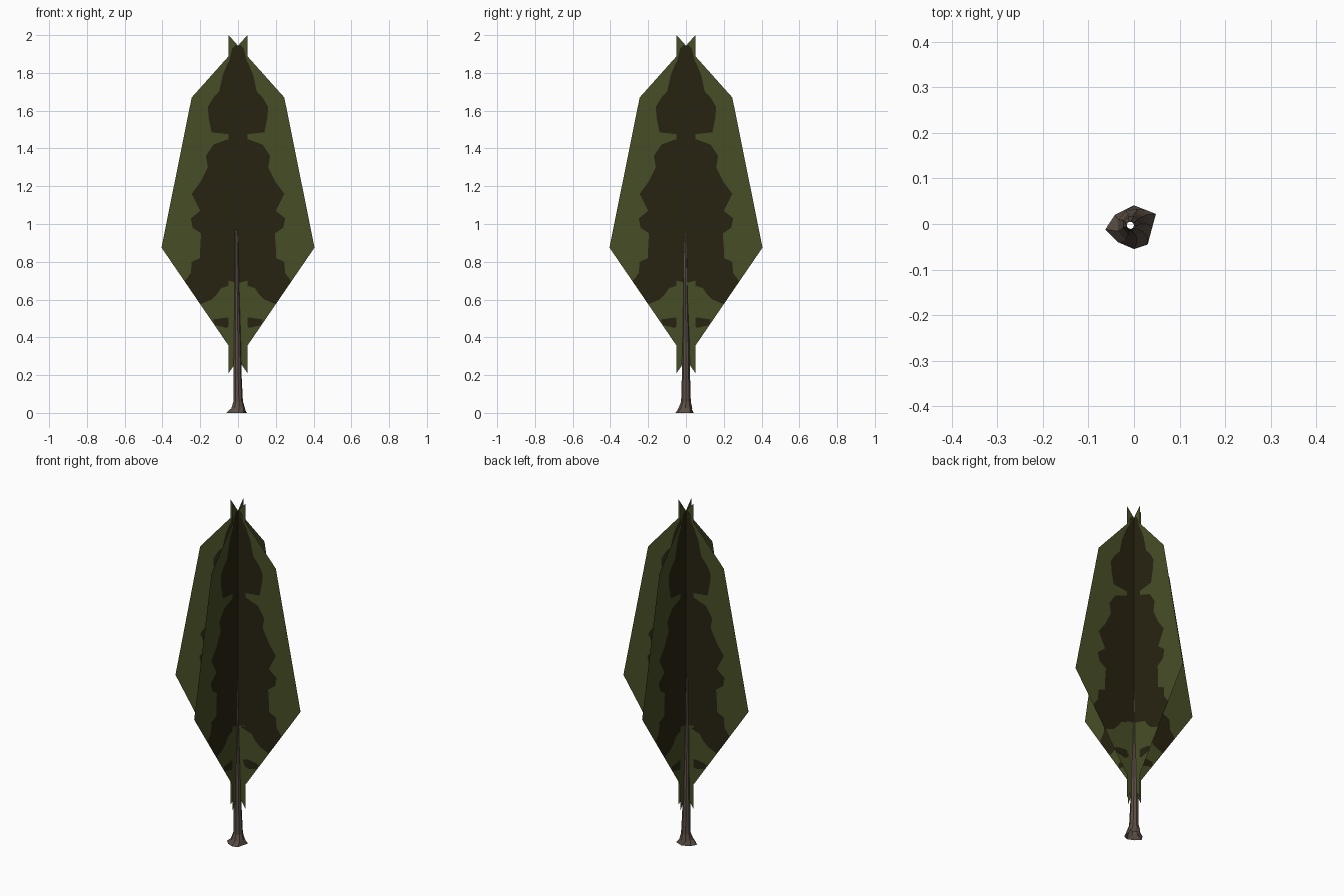
import bpy, bmesh, math

if "Cube" in bpy.data.objects:
    bpy.data.objects.remove(bpy.data.objects["Cube"])


def material(name, rgb):
    m = bpy.data.materials.new(name)
    m.diffuse_color = (*rgb, 1)
    m.use_nodes = True
    m.node_tree.nodes["Principled BSDF"].inputs["Base Color"].default_value = m.diffuse_color
    return m


LEAF = material("leaf green", (0.064, 0.077, 0.0195))
SHADE = material("deep foliage", (0.0205, 0.0175, 0.0055))
BARK = material("bark brown", (0.105, 0.078, 0.061))


def finish(name, bm, mats):
    me = bpy.data.meshes.new(name)
    bm.to_mesh(me)
    bm.free()
    for m in mats:
        me.materials.append(m)
    ob = bpy.data.objects.new(name, me)
    bpy.context.collection.objects.link(ob)
    return ob


# Foliage card outline: inner edge slightly past the axis, sloped top and bottom
INNER = -0.05


def outer(z):
    pts = [(0.21, INNER), (0.875, 0.405), (1.67, 0.245), (2.0, INNER)]
    for (z0, x0), (z1, x1) in zip(pts, pts[1:]):
        if z <= z1:
            return x0 + (x1 - x0) * (z - z0) / (z1 - z0)
    return INNER


# Dark patch on each card: height, start, end
ROWS = [
    (0.21, -.05, -.05), (0.35, .03, .03), (0.45, .06, .06), (0.465, .04, .14),
    (0.495, .03, .13), (0.505, .06, .06), (0.575, .2, .2), (0.60, .14, .23),
    (0.63, .11, .25), (0.66, .09, .27), (0.68, .03, .29), (0.70, -.05, .28),
    (0.74, -.05, .25), (0.80, -.05, .245), (0.82, -.05, .20), (0.875, -.05, .20),
    (0.95, -.05, .195), (0.98, -.05, .24), (1.03, -.05, .25), (1.07, -.05, .20),
    (1.11, -.05, .22), (1.16, -.05, .245), (1.22, -.05, .20), (1.30, -.05, .16),
    (1.36, -.05, .17), (1.42, -.05, .13), (1.45, -.05, .05), (1.475, -.05, .05),
    (1.485, -.05, .14), (1.56, -.05, .155), (1.62, -.05, .16), (1.67, -.05, .13),
    (1.70, -.05, .10), (1.79, -.05, .08), (1.85, -.05, .055), (1.93, -.03, .02),
    (1.95, -.01, -.01), (2.0, -.05, -.05)]


def foliage_card(name, angle):
    bm = bmesh.new()
    c, s = math.cos(angle), math.sin(angle)
    rows = []
    for z, d0, d1 in ROWS:
        o = outer(z)
        xs = (INNER, min(d0, o), min(d1, o), o)
        rows.append([bm.verts.new((x * c, x * s, z)) for x in xs])
    for a, b in zip(rows, rows[1:]):
        for i in range(3):
            f = bm.faces.new((a[i], a[i + 1], b[i + 1], b[i]))
            f.material_index = 1 if i == 1 else 0
    bmesh.ops.remove_doubles(bm, verts=bm.verts, dist=1e-5)
    finish(name, bm, (LEAF, SHADE))


for k, side in enumerate(("right", "back", "left", "front")):
    foliage_card(side + "_foliage_card", k * math.pi / 2)

# Trunk: open tapered tube, flared into uneven roots
ROOT = [(.042, 0), (.048, .022), (.028, .03), (0, .041), (-.042, .02),
        (-.063, -.012), (-.035, -.04), (0, -.055), (.03, -.045)]
RINGS = [(0.025, .037, 0, -.003), (0.06, .026, 0, 0), (0.20, .022, -.003, 0),
         (0.40, .018, -.004, 0), (0.62, .013, -.006, -.003), (0.97, .008, -.008, -.003)]
bm = bmesh.new()
n = len(ROOT)
rings = [[bm.verts.new((x, y, 0)) for x, y in ROOT]]
for z, r, cx, cy in RINGS:
    rings.append([bm.verts.new((cx + r * math.cos(2 * math.pi * i / n),
                                cy + r * math.sin(2 * math.pi * i / n), z)) for i in range(n)])
for a, b in zip(rings, rings[1:]):
    for i in range(n):
        j = (i + 1) % n
        bm.faces.new((a[i], a[j], b[j], b[i]))
finish("trunk", bm, (BARK,))
